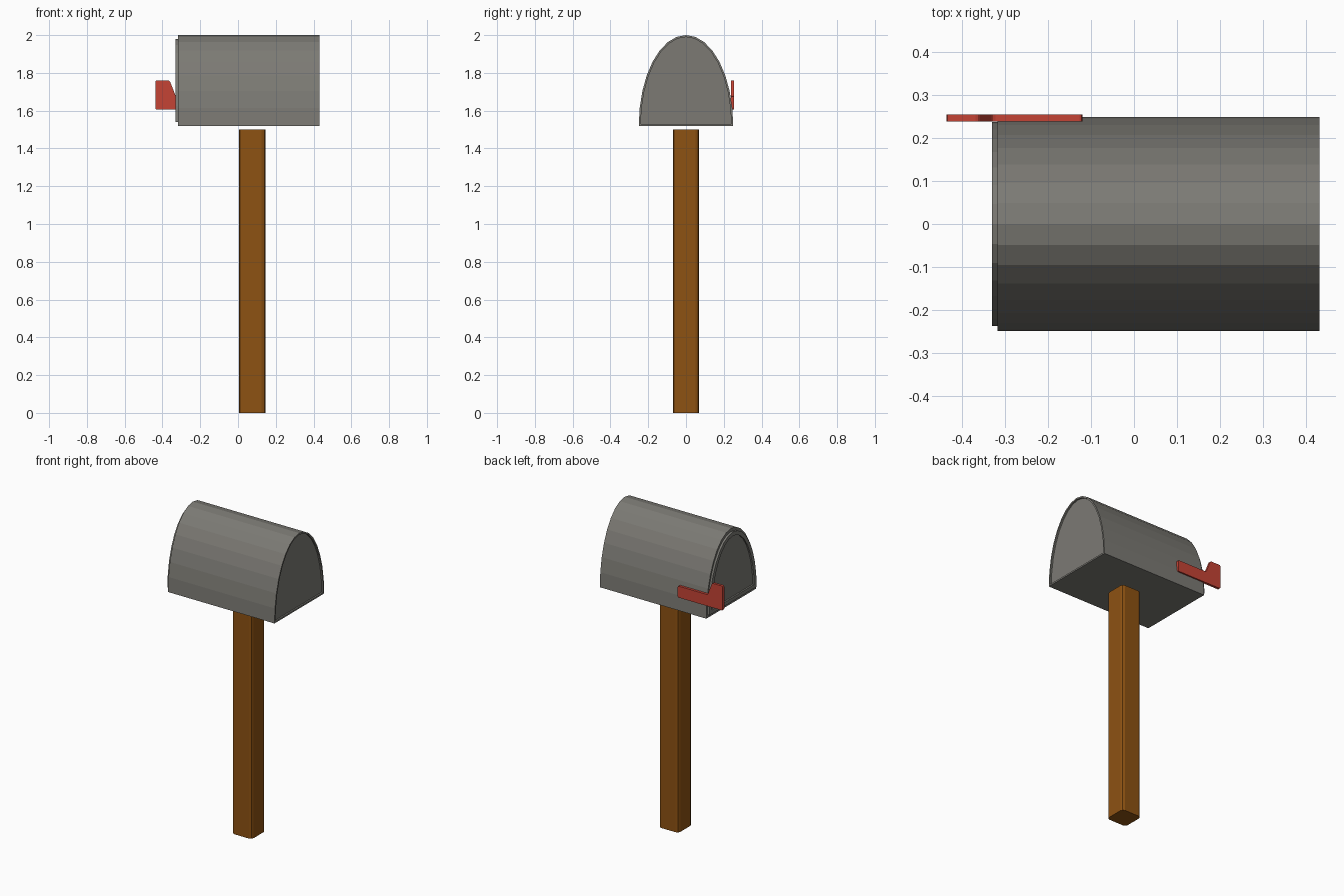
import bpy, bmesh, math

if "Cube" in bpy.data.objects:
    bpy.data.objects.remove(bpy.data.objects["Cube"])


def material(name, rgb):
    m = bpy.data.materials.new(name)
    m.diffuse_color = (*rgb, 1)
    m.use_nodes = True
    m.node_tree.nodes["Principled BSDF"].inputs["Base Color"].default_value = m.diffuse_color
    return m


GREY = material("warm grey metal", (0.20, 0.195, 0.175))
BROWN = material("brown wood", (0.27, 0.085, 0.006))
RED = material("red paint", (0.56, 0.056, 0.036))


def prism(name, points, offset, mat):
    """Extrude a closed outline of 3D points along an offset; returns object and bmesh."""
    bm = bmesh.new()
    face = bm.faces.new([bm.verts.new(p) for p in points])
    ext = bmesh.ops.extrude_face_region(bm, geom=[face])
    bmesh.ops.translate(bm, vec=offset,
                        verts=[v for v in ext["geom"] if isinstance(v, bmesh.types.BMVert)])
    bmesh.ops.recalc_face_normals(bm, faces=bm.faces)
    mesh = bpy.data.meshes.new(name)
    mesh.materials.append(mat)
    ob = bpy.data.objects.new(name, mesh)
    bpy.context.collection.objects.link(ob)
    return ob, bm


def finish(ob, bm):
    bm.to_mesh(ob.data)
    bm.free()


def arch(x, half_width, bottom, height, sides=16):
    """Half-ellipse outline in the YZ plane."""
    return [(x, half_width * math.cos(math.pi * i / sides),
             bottom + height * math.sin(math.pi * i / sides)) for i in range(sides + 1)]


def recess_end(bm, sign, rim, depth):
    """Sink the end face that looks along sign * x, leaving a rim."""
    bm.normal_update()
    end = [f for f in bm.faces if f.normal.x * sign > 0.9]
    bmesh.ops.inset_region(bm, faces=end, thickness=rim, depth=0, use_even_offset=True)
    ext = bmesh.ops.extrude_face_region(bm, geom=end)
    bmesh.ops.translate(bm, vec=(-sign * depth, 0, 0),
                        verts=[v for v in ext["geom"] if isinstance(v, bmesh.types.BMVert)])
    bmesh.ops.delete(bm, geom=[f for f in end if f.is_valid], context="FACES")


# box body with a thin rim round the back end
ob, bm = prism("box_body", arch(-0.318, 0.25, 1.52, 0.48), (0.75, 0, 0), GREY)
recess_end(bm, 1, 0.01, 0.01)
finish(ob, bm)

# door with a raised rim
ob, bm = prism("door", arch(-0.331, 0.238, 1.54, 0.44), (0.02, 0, 0), GREY)
recess_end(bm, -1, 0.024, 0.01)
finish(ob, bm)

# post with rounded vertical corners
x0, x1, w = 0.005, 0.145, 0.07
ob, bm = prism("post", [(x0, -w, 0), (x1, -w, 0), (x1, w, 0), (x0, w, 0)], (0, 0, 1.5), BROWN)
upright = [e for e in bm.edges if abs(e.verts[0].co.z - e.verts[1].co.z) > 1]
bmesh.ops.bevel(bm, geom=upright, offset=0.02, segments=2, profile=0.5, affect="EDGES")
finish(ob, bm)

# signal flag: arm with an upright tab
outline = [(-0.437, 1.605), (-0.12, 1.605), (-0.12, 1.678), (-0.33, 1.678),
           (-0.362, 1.76), (-0.437, 1.76)]
ob, bm = prism("flag", [(x, 0.239, z) for x, z in outline], (0, 0.016, 0), RED)
corners = [e for e in bm.edges if abs(e.verts[0].co.y - e.verts[1].co.y) > 0.01]
bmesh.ops.bevel(bm, geom=corners, offset=0.007, segments=2, profile=0.5, affect="EDGES")
finish(ob, bm)
